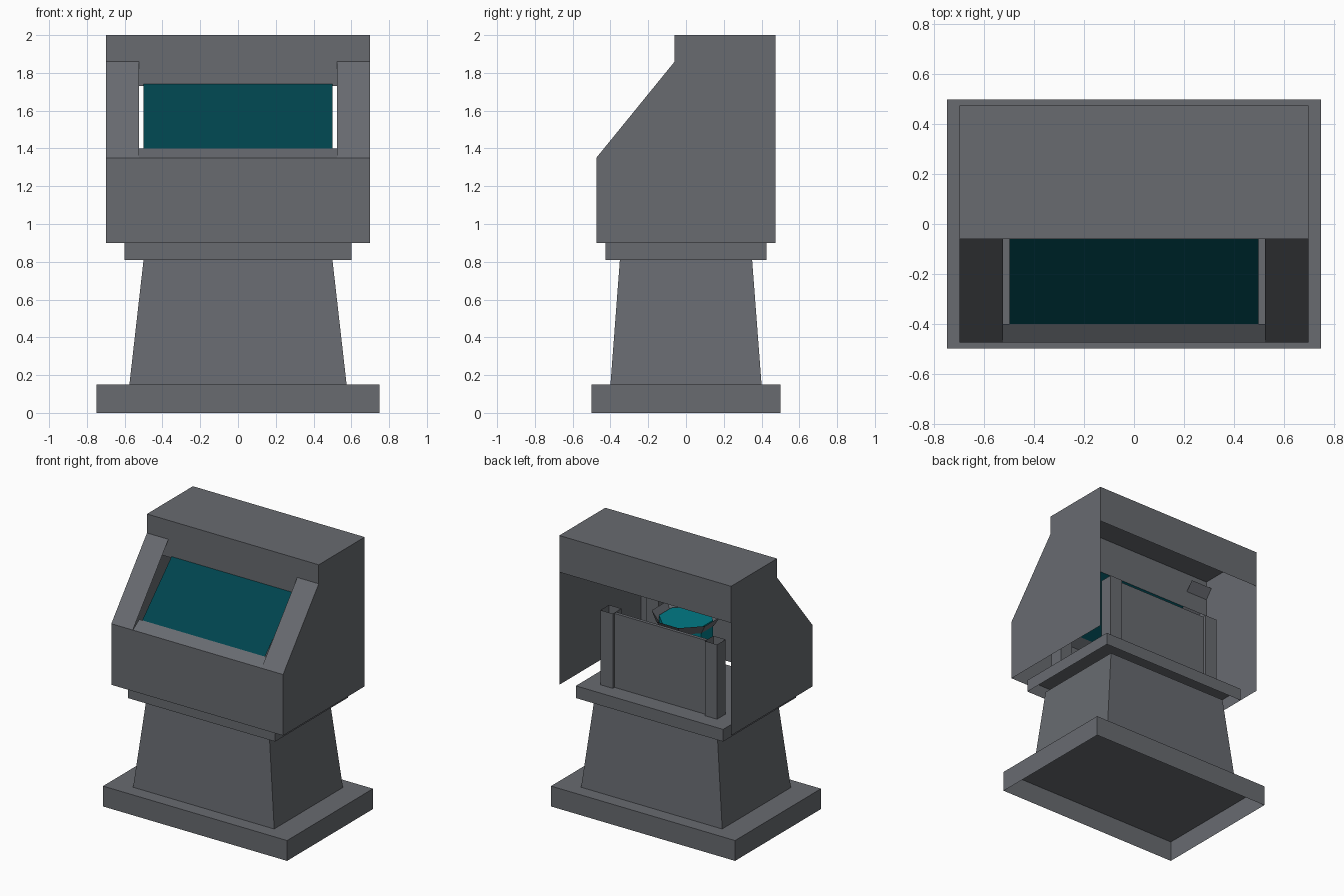
import bpy, bmesh, math

if "Cube" in bpy.data.objects:
    bpy.data.objects.remove(bpy.data.objects["Cube"])


def material(name, color):
    m = bpy.data.materials.new(name)
    m.diffuse_color = color
    m.use_nodes = True
    m.node_tree.nodes["Principled BSDF"].inputs["Base Color"].default_value = m.diffuse_color
    return m


body_mat = material("slate_grey", (0.138, 0.146, 0.163, 1))
screen_mat = material("dark_teal", (0.0, 0.058, 0.076, 1))
core_mat = material("bright_teal", (0.0, 0.197, 0.24, 1))


def add_mesh(name, verts, faces, mat):
    me = bpy.data.meshes.new(name)
    me.from_pydata(verts, [], faces)
    bm = bmesh.new()
    bm.from_mesh(me)
    bmesh.ops.recalc_face_normals(bm, faces=bm.faces)
    bm.to_mesh(me)
    bm.free()
    ob = bpy.data.objects.new(name, me)
    bpy.context.collection.objects.link(ob)
    me.materials.append(mat)
    return ob


def prism(name, lower, upper, top=True, mat=body_mat):
    """Open-bottomed loft between two loops, with an optional cap."""
    n = len(lower)
    faces = [(i, (i + 1) % n, n + (i + 1) % n, n + i) for i in range(n)]
    if top:
        faces.append(tuple(range(n, 2 * n)))
    return add_mesh(name, lower + upper, faces, mat)


def rect(hx, hy, z, cx=0, cy=0):
    return [(cx - hx, cy - hy, z), (cx + hx, cy - hy, z),
            (cx + hx, cy + hy, z), (cx - hx, cy + hy, z)]


def octagon(r, z):
    return [(r * math.cos(math.pi * (i + 0.5) / 4),
             r * math.sin(math.pi * (i + 0.5) / 4), z) for i in range(8)]


def strip(name, x0, x1, path, mat=body_mat):
    """Thin sheet: a (y, z) path spread from x0 to x1."""
    verts = [(x, y, z) for y, z in path for x in (x0, x1)]
    faces = [(2 * i, 2 * i + 1, 2 * i + 3, 2 * i + 2)
             for i in range(len(path) - 1)]
    return add_mesh(name, verts, faces, mat)


# Foot, tapered pedestal and collar
prism("foot", rect(0.75, 0.5, 0), rect(0.75, 0.5, 0.15))
prism("pedestal", rect(0.575, 0.4, 0.15), rect(0.5, 0.35, 0.81), top=False)
prism("collar", rect(0.6, 0.425, 0.81), rect(0.6, 0.425, 0.9))

# Housing shell, open at the bottom and the lower back
side = [(-0.475, 0.9), (-0.475, 1.35), (-0.06, 1.86),
        (-0.06, 2.0), (0.475, 2.0), (0.475, 0.9)]
for s, label in ((-1, "left"), (1, "right")):
    add_mesh("housing_side_" + label,
             [(s * 0.7, y, z) for y, z in side], [tuple(range(6))], body_mat)
    strip("screen_frame_" + label, s * 0.525, s * 0.7,
          [(-0.475, 1.35), (-0.06, 1.86), (-0.006, 1.926)])
strip("housing_front", -0.7, 0.7, [(-0.475, 0.9), (-0.475, 1.35)])
strip("screen_lip", -0.525, 0.525, [(-0.475, 1.35), (-0.4, 1.4)])
strip("housing_hood", -0.7, 0.7,
      [(-0.06, 1.73), (-0.06, 2.0), (0.475, 2.0), (0.475, 1.73)])

# Sloped screen
strip("screen", -0.5, 0.5, [(-0.4, 1.4), (-0.06, 1.74)], screen_mat)

# Inner corner posts (hollow) and slightly recessed back panel
for sx in (-1, 1):
    for sy in (-1, 1):
        cx, cy = sx * 0.425, sy * 0.267
        prism("inner_post", rect(0.05, 0.05, 0.9, cx, cy),
              rect(0.05, 0.05, 1.45, cx, cy), top=False)
prism("inner_back_panel", rect(0.375, 0.012, 0.9, 0, 0.285),
      rect(0.375, 0.012, 1.445, 0, 0.285))

# Eight-sided glowing core with a flared ring
prism("core", octagon(0.185, 0.9), octagon(0.185, 1.4), mat=core_mat)
prism("core_ring", octagon(0.19, 1.36), octagon(0.235, 1.43), top=False)
